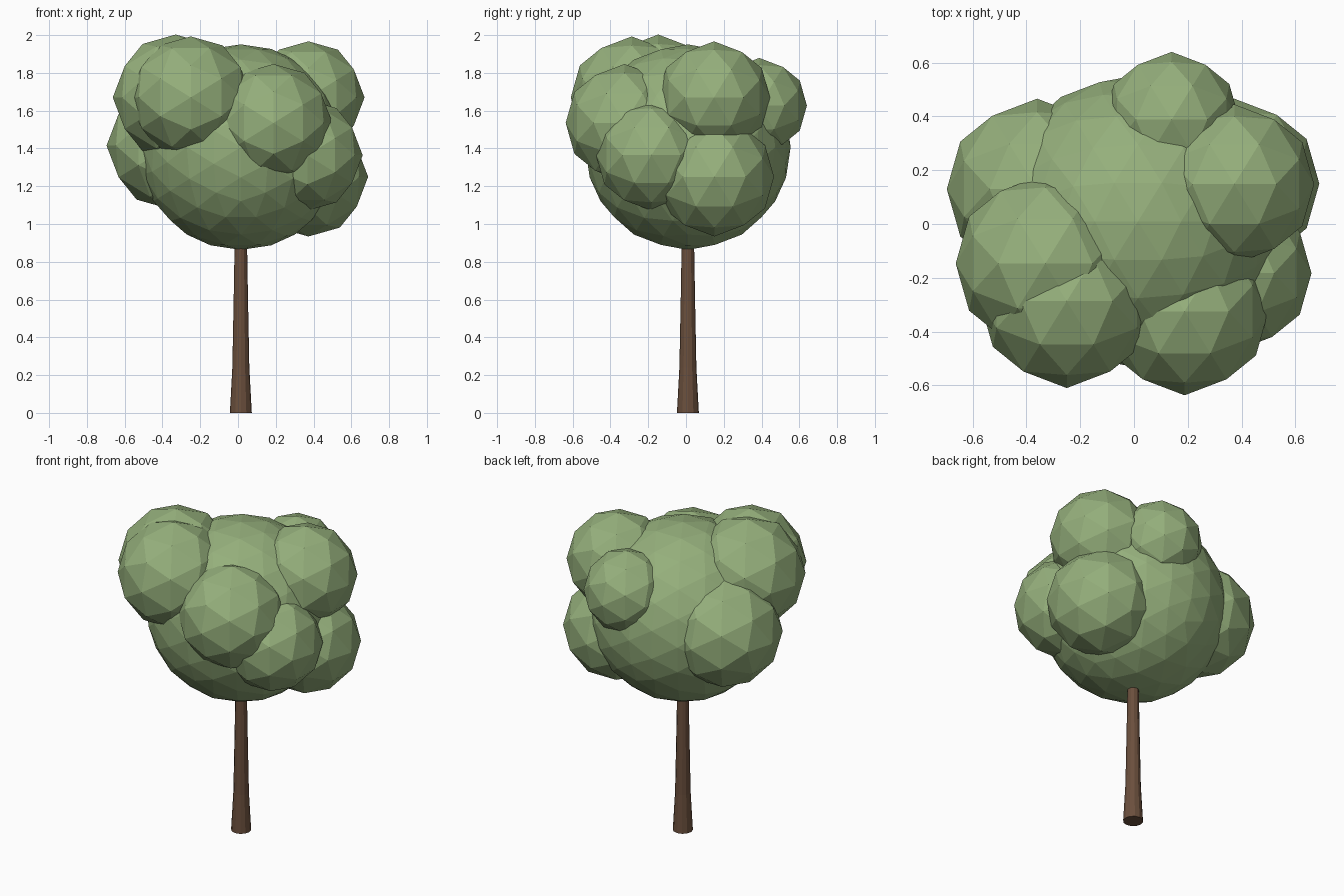
import bpy, bmesh, math

if "Cube" in bpy.data.objects:
    bpy.data.objects.remove(bpy.data.objects["Cube"])

def material(name, rgb):
    m = bpy.data.materials.new(name)
    m.diffuse_color = (*rgb, 1.0)
    m.use_nodes = True
    m.node_tree.nodes["Principled BSDF"].inputs["Base Color"].default_value = m.diffuse_color
    return m

LEAF = material("leaf green", (0.30, 0.43, 0.20))
BARK = material("bark brown", (0.145, 0.078, 0.046))

# Tilt that lines the icosphere's edge midpoints up with the x, y and z axes
TILT = -math.atan(2 / (1 + math.sqrt(5)))

def leaf_ball(name, centre, radius, detail=2):
    bpy.ops.mesh.primitive_ico_sphere_add(subdivisions=detail, radius=radius,
                                          location=centre, rotation=(0, TILT, 0))
    ob = bpy.context.object
    ob.name = name
    ob.data.materials.append(LEAF)

# Crown: one large ball with smaller clumps around it
leaf_ball("crown_core", (0.015, 0.01, 1.407), 0.544, 3)
clumps = {
    "clump_left_top": (-0.33, -0.147, 1.67, 0.333),
    "clump_front_left": (-0.25, -0.287, 1.67, 0.323),
    "clump_front": (0.188, -0.325, 1.535, 0.312),
    "clump_front_right": (0.367, -0.183, 1.364, 0.293),
    "clump_right_low": (0.373, 0.15, 1.25, 0.316),
    "clump_right_top": (0.373, 0.148, 1.67, 0.297),
    "clump_left": (-0.36, 0.13, 1.415, 0.336),
    "clump_back": (0.14, 0.388, 1.627, 0.252),
}
for name, (x, y, z, r) in clumps.items():
    leaf_ball(name, (x, y, z), r)

# Trunk: tapered rings with a flared foot
SIDES = 12
PROFILE = [(0.0, 0.058), (0.24, 0.045), (0.6, 0.038), (0.95, 0.032)]
bm = bmesh.new()
rings = [[bm.verts.new((r * math.cos(math.tau * i / SIDES),
                        r * math.sin(math.tau * i / SIDES), z))
          for i in range(SIDES)] for z, r in PROFILE]
for low, high in zip(rings, rings[1:]):
    for i in range(SIDES):
        j = (i + 1) % SIDES
        bm.faces.new((low[i], low[j], high[j], high[i]))
bm.faces.new(rings[0][::-1])
bm.faces.new(rings[-1])
mesh = bpy.data.meshes.new("trunk")
bm.to_mesh(mesh)
bm.free()
mesh.materials.append(BARK)
trunk = bpy.data.objects.new("trunk", mesh)
trunk.location = (0.015, 0.01, 0)
bpy.context.collection.objects.link(trunk)
